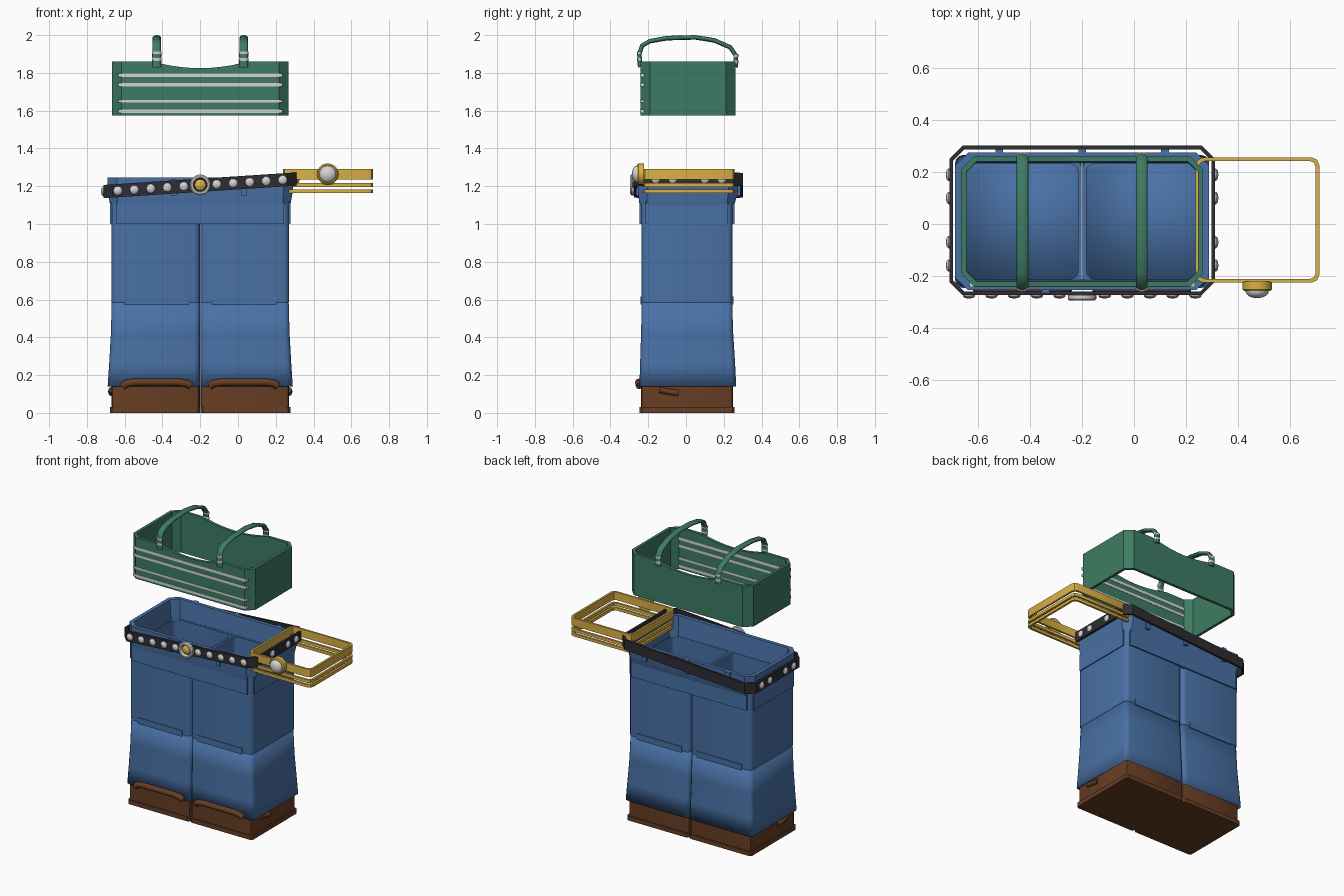
import bpy, bmesh, math
from mathutils import Vector, Matrix

if "Cube" in bpy.data.objects:
    bpy.data.objects.remove(bpy.data.objects["Cube"])

CX = -0.2  # centre line of the outfit


def material(name, rgb):
    m = bpy.data.materials.new(name)
    m.diffuse_color = (*rgb, 1)
    m.use_nodes = True
    m.node_tree.nodes["Principled BSDF"].inputs["Base Color"].default_value = m.diffuse_color
    return m


BLUE = material("denim blue", (0.066, 0.165, 0.38))
GREEN = material("cloth green", (0.048, 0.20, 0.125))
BROWN = material("leather brown", (0.135, 0.047, 0.017))
GOLD = material("gold", (0.70, 0.44, 0.06))
BLACK = material("belt black", (0.027, 0.027, 0.033))
WHITE = material("pale grey", (0.66, 0.66, 0.66))


def finish(name, bm, mat, angle=35):
    bmesh.ops.recalc_face_normals(bm, faces=bm.faces)
    me = bpy.data.meshes.new(name)
    bm.to_mesh(me)
    bm.free()
    me.materials.append(mat)
    me.shade_smooth()
    me.set_sharp_from_angle(angle=math.radians(angle))
    ob = bpy.data.objects.new(name, me)
    bpy.context.collection.objects.link(ob)
    return ob


def outline(x0, x1, y0, y1, c, seg=1, div=1):
    """Rectangle with chamfered or rounded corners and divided edges."""
    pts = []
    corners = ((x1 - c, y1 - c, 0), (x0 + c, y1 - c, 90),
               (x0 + c, y0 + c, 180), (x1 - c, y0 + c, 270))
    for x, y, a in corners:
        for i in range(seg + 1):
            t = math.radians(a + 90 * i / seg)
            pts.append(Vector((x + c * math.cos(t), y + c * math.sin(t))))
    out = []
    for i, p in enumerate(pts):
        q = pts[(i + 1) % len(pts)]
        n = div if i % (seg + 1) == seg else 1
        out += [p.lerp(q, k / n) for k in range(n)]
    return out


def loft(name, levels, mat, seg=1, div=1, ring=False, caps=(True, True), zf=None, angle=35):
    """Skin outlines (x0, x1, y0, y1, corner, z); ring joins last to first."""
    bm = bmesh.new()
    loops = []
    for k, (x0, x1, y0, y1, c, z) in enumerate(levels):
        loops.append([bm.verts.new((p.x, p.y, z + (zf(p.x, k) if zf else 0)))
                      for p in outline(x0, x1, y0, y1, c, seg, div)])
    pairs = list(zip(loops, loops[1:])) + ([(loops[-1], loops[0])] if ring else [])
    for a, b in pairs:
        for i in range(len(a)):
            j = (i + 1) % len(a)
            bm.faces.new((a[i], a[j], b[j], b[i]))
    if not ring:
        for use, lp in zip(caps, (loops[0], loops[-1])):
            if use:
                bm.faces.new(lp)
    return finish(name, bm, mat, angle)


def band(name, x0, x1, y0, y1, c, z0, z1, t, mat, seg=1, div=1, zf=None):
    """Open hoop with wall thickness t."""
    o = (x0, x1, y0, y1, c)
    i = (x0 + t, x1 - t, y0 + t, y1 - t, max(c - t / 2, 0.005))
    return loft(name, [(*o, z0), (*o, z1), (*i, z1), (*i, z0)], mat, seg, div, True, zf=zf)


def box(name, x0, x1, y0, y1, z0, z1, mat):
    bm = bmesh.new()
    m = Matrix.Translation(((x0 + x1) / 2, (y0 + y1) / 2, (z0 + z1) / 2)) @ \
        Matrix.Diagonal((x1 - x0, y1 - y0, z1 - z0, 1))
    bmesh.ops.create_cube(bm, size=1, matrix=m)
    return finish(name, bm, mat)


def tube(name, pts, r, mat, loc=(0, 0, 0), sx=1):
    """Round sweep along points, optionally widened in x."""
    cu = bpy.data.curves.new(name, 'CURVE')
    cu.dimensions = '3D'
    cu.bevel_depth, cu.bevel_resolution, cu.use_fill_caps = r, 2, True
    sp = cu.splines.new('POLY')
    sp.points.add(len(pts) - 1)
    for p, co in zip(sp.points, pts):
        p.co = (*co, 1)
    cu.materials.append(mat)
    ob = bpy.data.objects.new(name, cu)
    bpy.context.collection.objects.link(ob)
    ob.location, ob.scale = loc, (sx, 1, 1)
    return ob


def lathe(name, profile, loc, axis, mat, n=16):
    """Turned part; profile is (radius, height) along axis."""
    bm = bmesh.new()
    rot = Vector(axis).to_track_quat('Z', 'Y').to_matrix().to_4x4()
    vs = [bm.verts.new((r, 0, h)) for r, h in profile]
    es = [bm.edges.new(e) for e in zip(vs, vs[1:])]
    bmesh.ops.spin(bm, geom=vs + es, axis=(0, 0, 1), cent=(0, 0, 0),
                   angle=math.tau, steps=n, use_duplicate=False)
    bmesh.ops.remove_doubles(bm, verts=bm.verts, dist=1e-5)
    bmesh.ops.transform(bm, matrix=Matrix.Translation(loc) @ rot, verts=bm.verts)
    return finish(name, bm, mat, 40)


# Shoes and trouser legs, left and right
for side, s in (("left", -1), ("right", 1)):
    def xr(outer, inner=0.002):
        a, b = CX + s * outer, CX + s * inner
        return min(a, b), max(a, b)

    loft(side + "_sole", [(*xr(0.478), -0.245, 0.258, 0.012, z) for z in (0, 0.008, 0.03)],
         BROWN)
    loft(side + "_shoe", [(*xr(0.47), -0.238, 0.25, 0.02, z) for z in (0.028, 0.15)], BROWN, 2)
    a, b = xr(0.41, 0.05)
    tube(side + "_toe_ridge", [(a, -0.246, 0.142), (a + 0.02, -0.249, 0.156),
         (a + 0.06, -0.25, 0.162), (b - 0.06, -0.25, 0.162), (b - 0.02, -0.249, 0.156),
         (b, -0.246, 0.142)], 0.02, BROWN)
    tube(side + "_shoe_tab", [(CX + s * 0.47, -0.14, 0.122), (CX + s * 0.473, -0.09, 0.112),
         (CX + s * 0.47, -0.04, 0.105)], 0.016, BROWN)

    # flared lower leg with a softly shaded closed top
    loft(side + "_lower_leg", [(*xr(0.49), -0.247, 0.266, 0.03, 0.14),
         (*xr(0.482), -0.243, 0.26, 0.03, 0.26), (*xr(0.473), -0.238, 0.25, 0.03, 0.42),
         (*xr(0.468), -0.234, 0.244, 0.03, 0.60)], BLUE, 3, angle=180)
    # upper leg tube, open at the top
    o, i = xr(0.47), xr(0.447, 0.016)
    loft(side + "_upper_leg", [(*o, -0.236, 0.246, 0.03, 0.585), (*o, -0.236, 0.246, 0.03, 1.11),
         (*i, -0.213, 0.232, 0.03, 1.11), (*i, -0.213, 0.232, 0.03, 0.59)], BLUE, 3, ring=True)
    # knee panel tongue, front and back
    a, b = xr(0.40, 0.06)
    box(side + "_knee_panel_front", a, b, -0.241, -0.23, 0.575, 0.615, BLUE)
    box(side + "_knee_panel_back", a, b, 0.24, 0.251, 0.575, 0.615, BLUE)

# Hip part: hanging panels and open waistband
box("hip_panel_front", -0.643, 0.243, -0.246, -0.226, 1.0, 1.12, BLUE)
box("hip_panel_back", -0.643, 0.243, 0.236, 0.256, 1.0, 1.12, BLUE)
box("hip_panel_left", -0.677, -0.655, -0.215, 0.222, 1.0, 1.12, BLUE)
box("hip_panel_right", 0.255, 0.277, -0.215, 0.222, 1.0, 1.12, BLUE)
loft("waistband", [(-0.677, 0.277, -0.246, 0.256, 0.04, 1.10),
                   (-0.69, 0.29, -0.255, 0.275, 0.05, 1.17),
                   (-0.69, 0.29, -0.255, 0.275, 0.05, 1.245),
                   (-0.665, 0.265, -0.23, 0.25, 0.045, 1.245),
                   (-0.65, 0.25, -0.215, 0.235, 0.04, 1.10)], BLUE, ring=True)
for x in (-0.52, -0.2, 0.12):
    box("belt_loop_back", x - 0.015, x + 0.015, 0.27, 0.288, 1.15, 1.245, BLUE)
for x in (-0.34, 0.03):
    box("belt_loop_front", x - 0.015, x + 0.015, -0.265, -0.25, 1.15, 1.235, BLUE)


# Tilted belt with studs and buckle
def tilt(x, k=0):
    return (x - CX) * 0.065


band("belt", -0.712, 0.312, -0.274, 0.302, 0.05, 1.17, 1.24, 0.014, BLACK, zf=tilt)
DOME = [(0.024, -0.004), (0.024, 0.004), (0.017, 0.011), (0, 0.014)]
for k in range(-5, 6):
    if k:
        x = CX + k * 0.0873
        lathe("front_stud", DOME, (x, -0.274, 1.205 + tilt(x)), (0, -1, 0), WHITE, 10)
for x, d in ((-0.712, -1), (0.312, 1)):
    for y in (-0.16, -0.07, 0.1, 0.19):
        lathe("side_stud", DOME, (x, y, 1.205 + tilt(x)), (d, 0, 0), WHITE, 10)
lathe("buckle_ring", [(0.034, 0), (0.055, 0), (0.055, 0.015), (0.048, 0.022),
                      (0.039, 0.022), (0.034, 0.015), (0.034, 0)],
      (CX, -0.274, 1.207), (0, -1, 0), WHITE, 24)
lathe("buckle_centre", [(0.03, 0), (0.03, 0.01), (0.02, 0.018), (0, 0.02)],
      (CX, -0.274, 1.207), (0, -1, 0), GOLD, 16)

# Gold bangles with a round ornament
for name, z0, z1 in (("top", 1.235, 1.29), ("middle", 1.195, 1.216), ("bottom", 1.163, 1.183)):
    band(name + "_bangle", 0.237, 0.715, -0.226, 0.257, 0.03, z0, z1, 0.014, GOLD, 2)
lathe("ornament_base", [(0, 0), (0.057, 0), (0.057, 0.03), (0.05, 0.037), (0, 0.037)],
      (0.475, -0.222, 1.264), (0, -1, 0), GOLD, 20)
lathe("ornament_dome", [(0.045, 0), (0.043, 0.01), (0.033, 0.02), (0.018, 0.026), (0, 0.028)],
      (0.475, -0.258, 1.264), (0, -1, 0), WHITE, 20)


# Green top: open tube with a dipped upper edge
def dip(x, k):
    return -0.035 * max(0, 1 - ((x - CX) / 0.25) ** 2) if k in (1, 2) else 0


band("top_body", -0.667, 0.267, -0.241, 0.261, 0.05, 1.575, 1.86, 0.02, GREEN, 1, 16, dip)
for z, h in ((1.787, 0.02), (1.737, 0.018), (1.65, 0.014), (1.597, 0.018)):
    box("stripe", -0.635, 0.235, -0.243, -0.219, z - h / 2, z + h / 2, WHITE)

# Shoulder straps with pale bands
ARC = [(0, -0.243, 1.83), (0, -0.247, 1.90), (0, -0.232, 1.945), (0, -0.19, 1.968),
       (0, -0.1, 1.984), (0, 0.05, 1.988), (0, 0.15, 1.972), (0, 0.235, 1.935),
       (0, 0.265, 1.89), (0, 0.262, 1.83)]
for x in (-0.43, 0.03):
    tube("shoulder_strap", ARC, 0.012, GREEN, (x, 0, 0), 1.9)
    for z in (1.865, 1.90):
        tube("strap_band_front", [(0, -0.246, z), (0, -0.247, z + 0.014)], 0.013, WHITE,
             (x, 0, 0), 1.9)
        tube("strap_band_back", [(0, 0.264, z - 0.015), (0, 0.264, z)], 0.013, WHITE,
             (x, 0, 0), 1.9)
